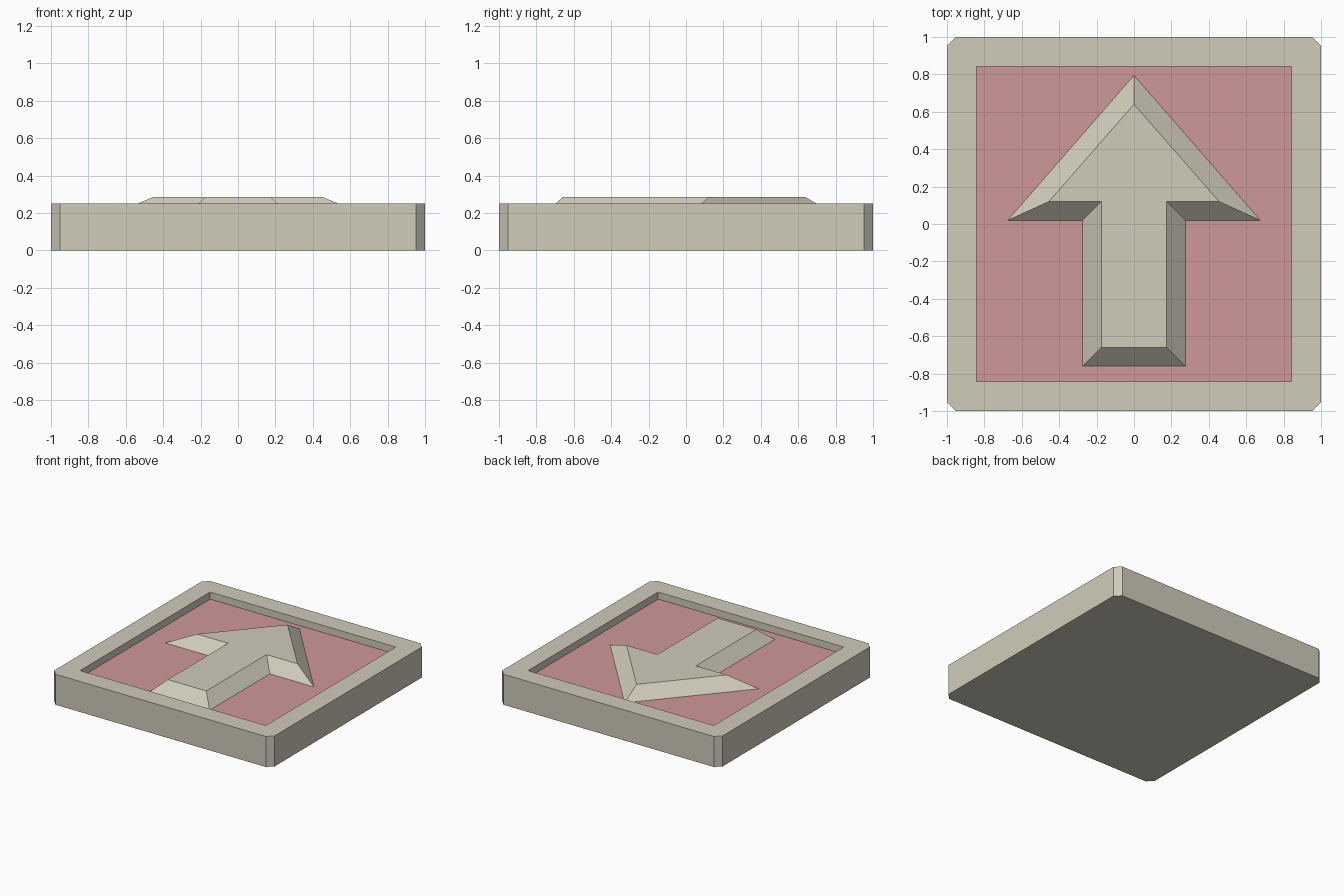
import bpy
import bmesh

if "Cube" in bpy.data.objects:
    bpy.data.objects.remove(bpy.data.objects["Cube"])


def material(name, rgb):
    m = bpy.data.materials.new(name)
    m.diffuse_color = (*rgb, 1)
    m.use_nodes = True
    m.node_tree.nodes["Principled BSDF"].inputs["Base Color"].default_value = m.diffuse_color
    return m


stone = material("beige stone", (0.63, 0.605, 0.495))
pink = material("dusty pink", (0.62, 0.315, 0.315))


def loft(name, rings, mats, cap_bottom=True, cap_mat=0):
    """Join counter-clockwise rings (points, z) in order and cap the ends."""
    bm = bmesh.new()
    loops = [[bm.verts.new((x, y, z)) for x, y in pts] for pts, z in rings]
    for a, b in zip(loops, loops[1:]):
        n = len(a)
        for i in range(n):
            j = (i + 1) % n
            bm.faces.new((a[i], a[j], b[j], b[i]))
    if cap_bottom:
        bm.faces.new(loops[0][::-1])
    bm.faces.new(loops[-1]).material_index = cap_mat
    # doubled corner points collapse into triangles
    bmesh.ops.remove_doubles(bm, verts=bm.verts[:], dist=1e-5)
    mesh = bpy.data.meshes.new(name)
    bm.to_mesh(mesh)
    bm.free()
    for m in mats:
        mesh.materials.append(m)
    ob = bpy.data.objects.new(name, mesh)
    bpy.context.collection.objects.link(ob)
    return ob


def square(half, cut):
    """Square outline with corners cut off (cut 0 doubles the corners)."""
    pts = []
    for sx, sy in ((1, 1), (-1, 1), (-1, -1), (1, -1)):
        pair = [(sx * half, sy * (half - cut)), (sx * (half - cut), sy * half)]
        pts += pair if sx * sy > 0 else pair[::-1]
    return pts


def mirrored(tip, left):
    """Symmetric outline from the tip and the left-hand points going down."""
    return [(0, tip)] + left + [(-x, y) for x, y in reversed(left)]


FLOOR, RIM, TOP = 0.192, 0.25, 0.285

# Tile with chamfered corners and a sunken coloured floor
outer, inner = square(1.0, 0.047), square(0.842, 0)
loft("tile_base", [(outer, 0), (outer, RIM), (inner, RIM), (inner, FLOOR)],
     [stone, pink], cap_mat=1)

# Raised arrow with sloping sides
foot = mirrored(0.795, [(-0.675, 0.02), (-0.275, 0.02), (-0.275, -0.76)])
crown = mirrored(0.64, [(-0.455, 0.12), (-0.175, 0.12), (-0.175, -0.66)])
loft("arrow", [(foot, FLOOR), (crown, TOP)], [stone], cap_bottom=False)
